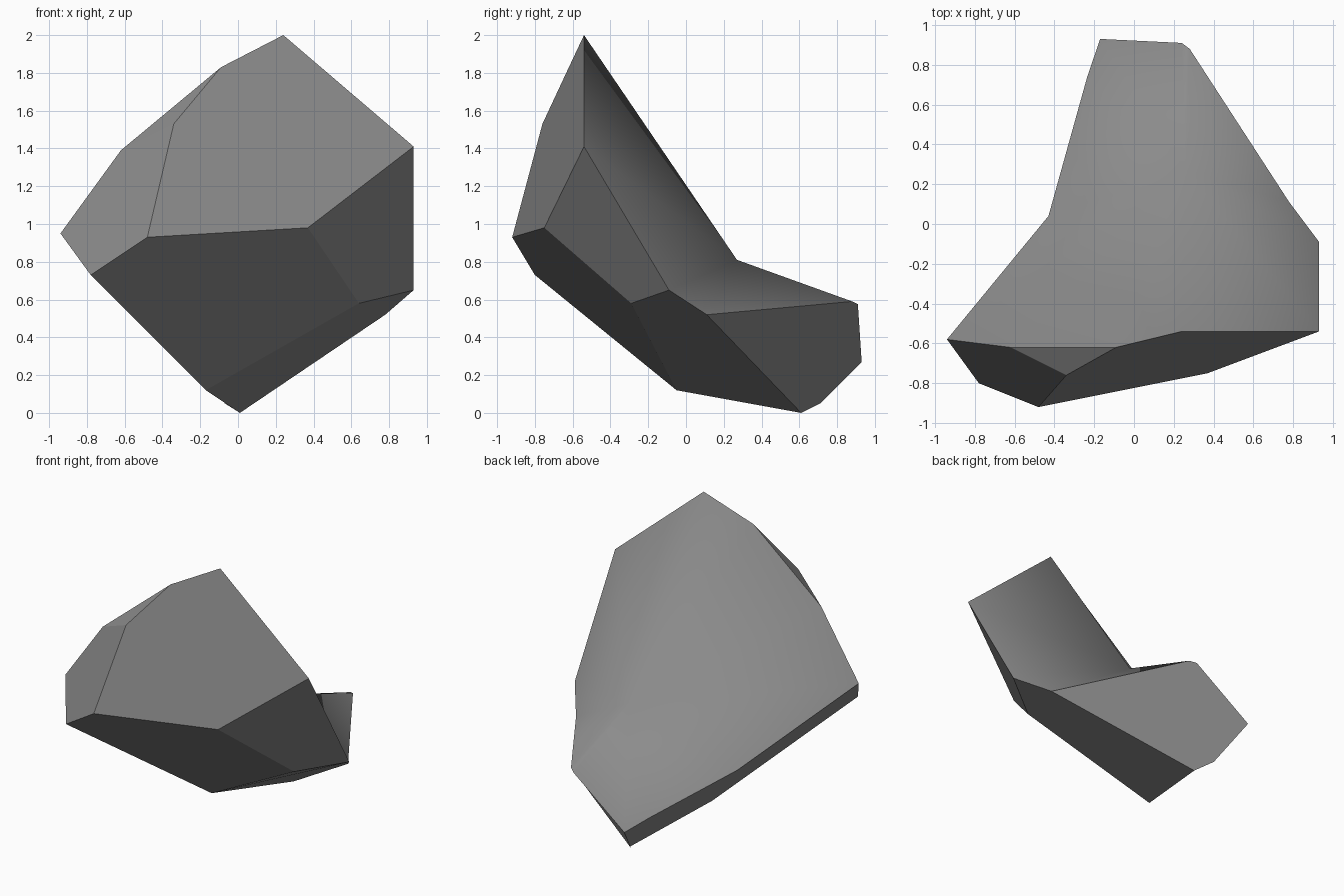
import bpy, bmesh

if "Cube" in bpy.data.objects:
    bpy.data.objects.remove(bpy.data.objects["Cube"])

# Corner points of the bent shard, one letter each
P = {
    # upper rim
    "A": (0.24, -0.54, 2.00), "B": (-0.09, -0.62, 1.83), "C": (-0.62, -0.62, 1.39),
    "D": (-0.94, -0.58, 0.95), "I": (0.93, -0.54, 1.41), "J": (0.93, -0.09, 0.65),
    # front
    "E": (-0.78, -0.80, 0.73), "F": (-0.48, -0.92, 0.93), "G": (-0.34, -0.76, 1.53),
    "H": (0.37, -0.75, 0.98), "K": (0.64, -0.29, 0.58),
    # underside
    "M": (-0.17, -0.05, 0.12), "N": (0.01, 0.61, 0.00), "R": (-0.07, 0.71, 0.05),
    # rear foot
    "L": (0.78, 0.11, 0.52), "O": (0.28, 0.88, 0.59), "P": (0.24, 0.91, 0.575),
    "Q": (-0.17, 0.93, 0.27), "U": (-0.235, 0.74, 0.32), "S": (-0.43, 0.04, 0.44),
    # bottom of the hollow on the back
    "T": (0.26, 0.27, 0.81),
}

# Flat chipped facets: front, sides, underside
FACETS = ["ABGFHI", "BCG", "CDEFG", "EFHKM", "HIJK", "KJLNM",
          "LOPQRN", "EDSM", "MSUQRN"]
# Rim of the smooth hollow back, fanned around T
RIM = "ABCDSUQPOLJI"

bm = bmesh.new()
v = {k: bm.verts.new(co) for k, co in P.items()}
for f in FACETS:
    bm.faces.new([v[k] for k in f])
for a, b in zip(RIM, RIM[1:] + RIM[0]):
    bm.faces.new((v["T"], v[a], v[b])).smooth = True
# keep the rim crisp against the facets
for a, b in zip(RIM, RIM[1:] + RIM[0]):
    bm.edges.get((v[a], v[b])).smooth = False
bmesh.ops.recalc_face_normals(bm, faces=bm.faces)

mesh = bpy.data.meshes.new("rock_shard")
bm.to_mesh(mesh)
bm.free()

# Single stone colour
stone = bpy.data.materials.new("stone_grey")
stone.diffuse_color = (0.26, 0.26, 0.26, 1)
stone.use_nodes = True
stone.node_tree.nodes["Principled BSDF"].inputs["Base Color"].default_value = stone.diffuse_color
mesh.materials.append(stone)
bpy.context.collection.objects.link(bpy.data.objects.new("rock_shard", mesh))
